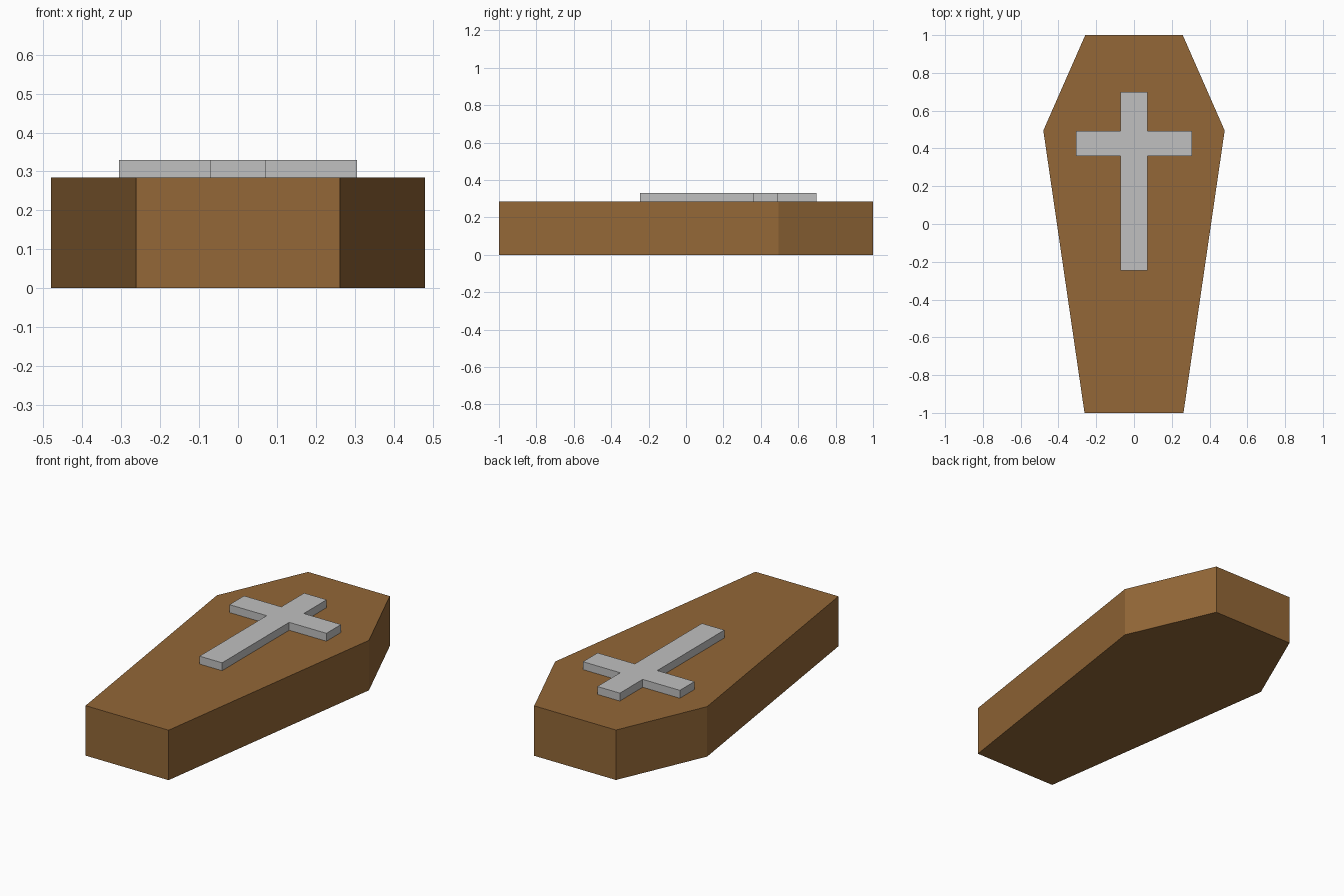
import bpy, bmesh

if "Cube" in bpy.data.objects:
    bpy.data.objects.remove(bpy.data.objects["Cube"])


def material(name, rgb):
    m = bpy.data.materials.new(name)
    m.diffuse_color = (*rgb, 1.0)
    m.use_nodes = True
    m.node_tree.nodes["Principled BSDF"].inputs["Base Color"].default_value = m.diffuse_color
    return m


def prism(name, half_outline, z0, z1, mat):
    """Extrude an outline given by its right half (listed from -y to +y)."""
    outline = half_outline + [(-x, y) for x, y in reversed(half_outline)]
    bm = bmesh.new()
    base = bm.faces.new([bm.verts.new((x, y, z0)) for x, y in outline])
    top = bmesh.ops.extrude_face_region(bm, geom=[base])["geom"]
    verts = [g for g in top if isinstance(g, bmesh.types.BMVert)]
    bmesh.ops.translate(bm, verts=verts, vec=(0, 0, z1 - z0))
    # make sure the base cap is still present
    if not any(all(abs(v.co.z - z0) < 1e-6 for v in f.verts) for f in bm.faces):
        bmesh.ops.holes_fill(bm, edges=bm.edges[:], sides=0)
    bmesh.ops.recalc_face_normals(bm, faces=bm.faces[:])
    mesh = bpy.data.meshes.new(name)
    bm.to_mesh(mesh)
    bm.free()
    mesh.materials.append(mat)
    obj = bpy.data.objects.new(name, mesh)
    bpy.context.collection.objects.link(obj)
    return obj


wood = material("brown wood", (0.292, 0.136, 0.038))
metal = material("light grey metal", (0.53, 0.53, 0.53))

# Six-sided coffin body
prism("coffin_body", [(0.262, -1.0), (0.48, 0.495), (0.258, 1.0)], 0.0, 0.285, wood)

# Raised cross on the lid
prism("lid_cross",
      [(0.071, -0.245), (0.071, 0.36), (0.306, 0.36), (0.306, 0.492),
       (0.071, 0.492), (0.071, 0.698)], 0.285, 0.33, metal)
